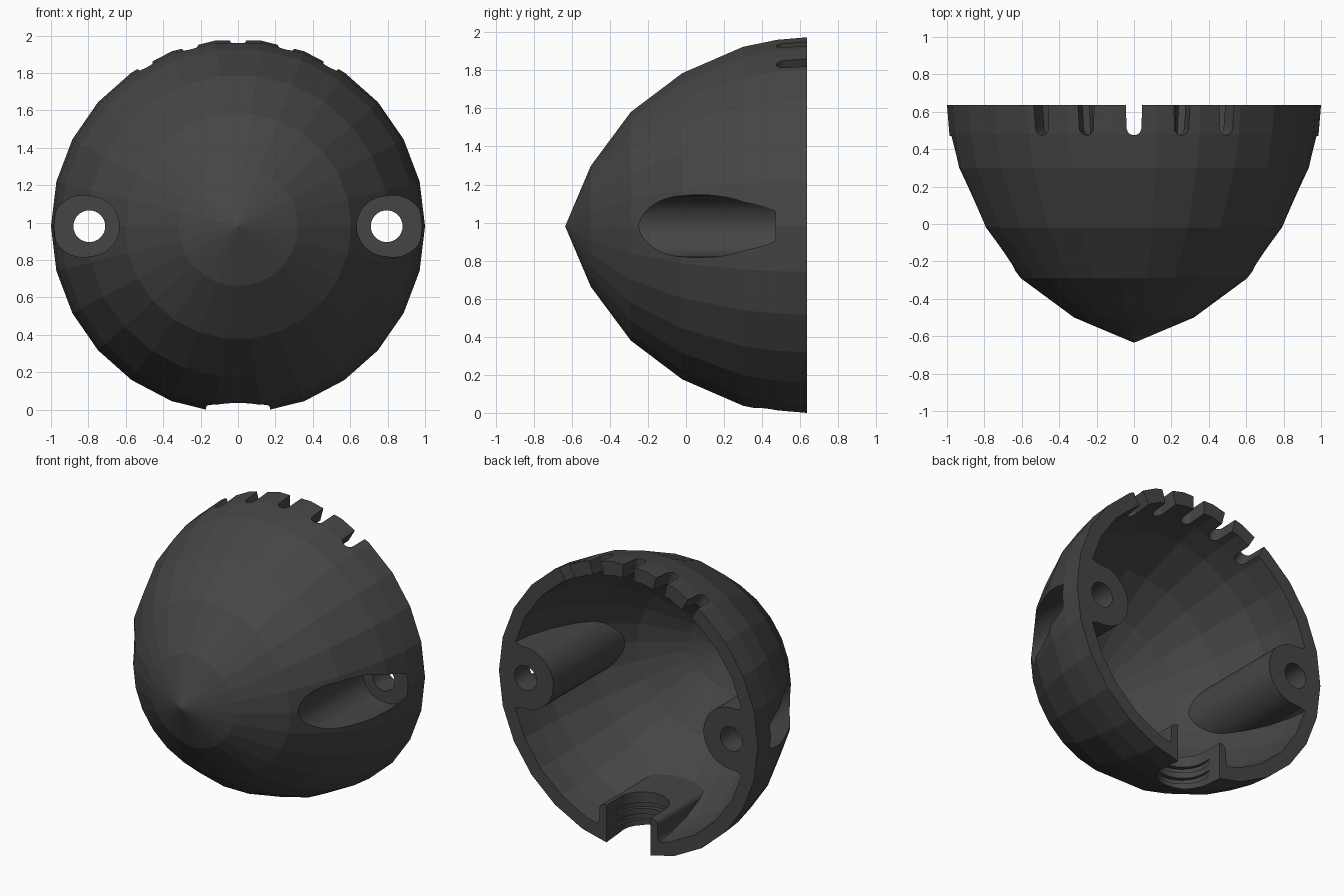
import bpy, bmesh, math
from mathutils import Vector

if "Cube" in bpy.data.objects:
    bpy.data.objects.remove(bpy.data.objects["Cube"])

CZ = 0.995          # height of the dome axis
SIDES = 26
BACK = 0.635


def finish(name, bm):
    bmesh.ops.recalc_face_normals(bm, faces=bm.faces)
    me = bpy.data.meshes.new(name)
    bm.to_mesh(me)
    bm.free()
    ob = bpy.data.objects.new(name, me)
    bpy.context.collection.objects.link(ob)
    return ob


def dome(name, tip, profile):
    """Closed faceted solid turned about the y axis; profile is (y, radius)."""
    bm = bmesh.new()
    rings = [[bm.verts.new((r * math.cos(2 * math.pi * i / SIDES), y,
                            CZ + r * math.sin(2 * math.pi * i / SIDES)))
              for i in range(SIDES)] for y, r in profile]
    point = bm.verts.new((0, tip, CZ))
    for i in range(SIDES):
        j = (i + 1) % SIDES
        bm.faces.new((point, rings[0][i], rings[0][j]))
        for a, b in zip(rings, rings[1:]):
            bm.faces.new((a[i], b[i], b[j], a[j]))
    bm.faces.new(rings[-1])
    return finish(name, bm)


def prism(name, pts, lo, hi, place):
    """Extrude a 2D outline from lo to hi; place maps (p, q, h) into space."""
    bm = bmesh.new()
    a, b = [[bm.verts.new(place(p, q, h)) for p, q in pts] for h in (lo, hi)]
    bm.faces.new(a)
    bm.faces.new(b)
    for i in range(len(pts)):
        j = (i + 1) % len(pts)
        bm.faces.new((a[i], a[j], b[j], b[i]))
    return finish(name, bm)


def radial(angle, u, d, y):
    """u = sideways, d = distance from the dome axis, at an angle round it."""
    c, s = math.cos(angle), math.sin(angle)
    return Vector((d * c - u * s, y, CZ + d * s + u * c))


def arc(cx, cy, r, a0, a1, n):
    return [(cx + r * math.cos(math.radians(a0 + (a1 - a0) * i / n)),
             cy + r * math.sin(math.radians(a0 + (a1 - a0) * i / n)))
            for i in range(n + 1)]


def boolean(target, tool, op='DIFFERENCE'):
    tool.hide_render = True
    mod = target.modifiers.new("cut", 'BOOLEAN')
    mod.operation, mod.solver, mod.object = op, 'EXACT', tool
    bpy.context.view_layer.objects.active = target
    bpy.ops.object.modifier_apply(modifier=mod.name)
    bpy.data.objects.remove(tool)


def boss_outline(half, inner):
    """Half of a boss section (u, d): tip outline, then fillet into the wall."""
    return inner + [(half, 0.80)] + arc(half + 0.09, 0.82, 0.09, 180, 90, 5) + [(half + 0.09, 1.2)]


def mirrored(half):
    return half + [(-u, d) for u, d in reversed(half) if u > 1e-6]


# Outer dome and the hollow inside it
shell = dome("dome_shell", -0.635, [(-0.50, 0.32), (-0.29, 0.605), (-0.02, 0.81),
                                    (0.30, 0.95), (0.48, 0.987), (BACK, 1.0)])
hollow = dome("hollow", -0.53, [(-0.42, 0.26), (-0.22, 0.53), (0.02, 0.72),
                                (0.32, 0.855), (0.48, 0.89), (BACK + 0.05, 0.91)])

# Round screw bosses left and right, flat cable boss at the bottom
screw = mirrored(boss_outline(0.215, arc(0, 0.795, 0.215, -90, -5, 12)))
cable = mirrored(boss_outline(0.225, [(0, 0.72)] + arc(0.185, 0.76, 0.04, -90, 0, 4)))
for angle, outline in ((0, screw), (math.pi, screw), (-math.pi / 2, cable)):
    boolean(hollow, prism("boss", outline, -0.8, 0.9,
                          lambda p, q, h, a=angle: radial(a, p, q, h)))
boolean(shell, hollow)

# Screw holes and the deep pockets in front of them
for angle in (0, math.pi):
    put = lambda p, q, h, a=angle: radial(a, p, q, h)
    boolean(shell, prism("pocket", arc(0, 0.795, 0.16, 0, 352.5, 47), -0.9, 0.47, put))
    boolean(shell, prism("pocket_flare", arc(0, 0.83, 0.165, 0, 352.5, 47), -0.9, 0.47, put))
    boolean(shell, prism("screw_hole", arc(0, 0.795, 0.085, 0, 348.75, 31), -0.9, 0.9, put))

# Five vent slots across the top rim
slot = [(0.048, 0.8), (-0.048, 0.8)] + arc(0, 0.515, 0.04, 180, 360, 10)
for k in range(-2, 3):
    boolean(shell, prism("vent_slot", slot, 0.7, 1.1,
                         lambda p, q, h, a=math.radians(90 + 15 * k): radial(a, p, h, q)))

# Cable notch in the bottom with two grip grooves
upright = lambda p, q, h: Vector((p, q, h))
notch = [(0.17, 0.9), (-0.17, 0.9)] + arc(0, 0.48, 0.17, 180, 360, 24)
boolean(shell, prism("cable_notch", notch, -0.2, 0.45, upright))
for z in (0.08, 0.16):
    boolean(shell, prism("grip_groove", arc(0, 0.465, 0.185, 0, 352.5, 47), z, z + 0.04, upright))

# Dark finish
mat = bpy.data.materials.new("dark_plastic")
mat.diffuse_color = (0.06, 0.06, 0.06, 1)
mat.use_nodes = True
mat.node_tree.nodes["Principled BSDF"].inputs["Base Color"].default_value = mat.diffuse_color
shell.data.materials.clear()
shell.data.materials.append(mat)
for f in shell.data.polygons:
    f.material_index = 0
    f.use_smooth = False

# Stand on the ground
low = min(v.co.z for v in shell.data.vertices)
for v in shell.data.vertices:
    v.co.z -= low
